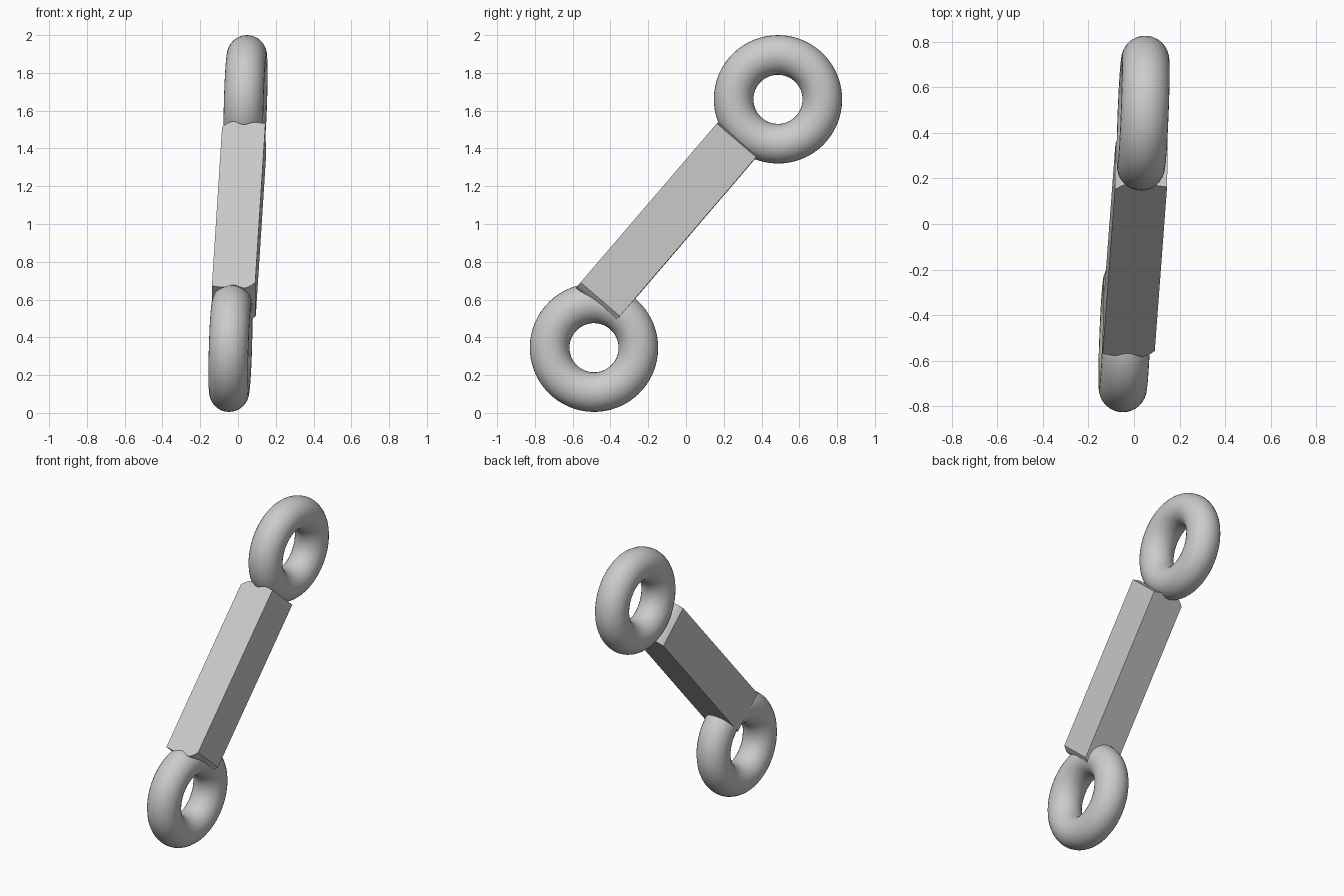
import bpy, bmesh, math
from mathutils import Matrix, Vector

cube = bpy.data.objects.get("Cube")
if cube:
    bpy.data.objects.remove(cube, do_unlink=True)

grey = bpy.data.materials.new("light_grey")
grey.use_nodes = True
colour = (0.6, 0.6, 0.6, 1)
grey.diffuse_color = colour
grey.node_tree.nodes["Principled BSDF"].inputs["Base Color"].default_value = colour

# Shared tilted frame: side normal, along the bar, across the bar
side = Vector((1, -0.04, -0.03)).normalized()
along = Vector((0, 0.651, 0.759))
along = (along - side * along.dot(side)).normalized()
across = side.cross(along)


def frame(x, y, z, centre):
    m = Matrix((x, y, z)).transposed().to_4x4()
    m.translation = centre
    return m


def finish(obj, name):
    obj.name = name
    obj.data.materials.clear()
    obj.data.materials.append(grey)
    bpy.ops.object.select_all(action='DESELECT')
    obj.select_set(True)
    bpy.context.view_layer.objects.active = obj
    bpy.ops.object.shade_smooth_by_angle(angle=math.radians(35))


# Rings at both ends
for name, s in (("lower_ring", -1), ("upper_ring", 1)):
    bpy.ops.mesh.primitive_torus_add(major_radius=0.235, minor_radius=0.105,
                                     major_segments=64, minor_segments=32)
    ring = bpy.context.object
    ring.matrix_world = frame(along, across, side,
                              Vector((0.04 * s, 0.487 * s, 1.0025 + 0.6575 * s)))
    finish(ring, name)

# Wavy end of the bar: (position across the width, offset along the length)
HALF_WIDTH, HALF_LENGTH, HALF_DEPTH = 0.114, 0.578, 0.137
knots = [(-1, -0.04), (-0.5, 0), (0, -0.018), (0.5, 0), (1, -0.006)]
end = []
for (x0, y0), (x1, y1) in zip(knots, knots[1:]):
    for i in range(8):
        t = i / 8
        blend = math.sin(t * math.pi / 2) if x0 == -1 else (1 - math.cos(t * math.pi)) / 2
        end.append((HALF_WIDTH * (x0 + (x1 - x0) * t),
                    HALF_LENGTH + y0 + (y1 - y0) * blend))
end.append((HALF_WIDTH, HALF_LENGTH + knots[-1][1]))

# Bar: the same end turned half round, extruded through the depth
outline = end + [(-x, -y) for x, y in end]
bm = bmesh.new()
face = bm.faces.new([bm.verts.new((x, y, -HALF_DEPTH)) for x, y in outline])
moved = bmesh.ops.extrude_face_region(bm, geom=[face])["geom"]
bmesh.ops.translate(bm, vec=(0, 0, 2 * HALF_DEPTH),
                    verts=[g for g in moved if isinstance(g, bmesh.types.BMVert)])
bmesh.ops.recalc_face_normals(bm, faces=bm.faces)
mesh = bpy.data.meshes.new("bar")
bm.to_mesh(mesh)
bm.free()
bar = bpy.data.objects.new("bar", mesh)
bpy.context.collection.objects.link(bar)
bar.matrix_world = frame(side, along, across, Vector((0.005, -0.1, 1.013)))
finish(bar, "bar")
